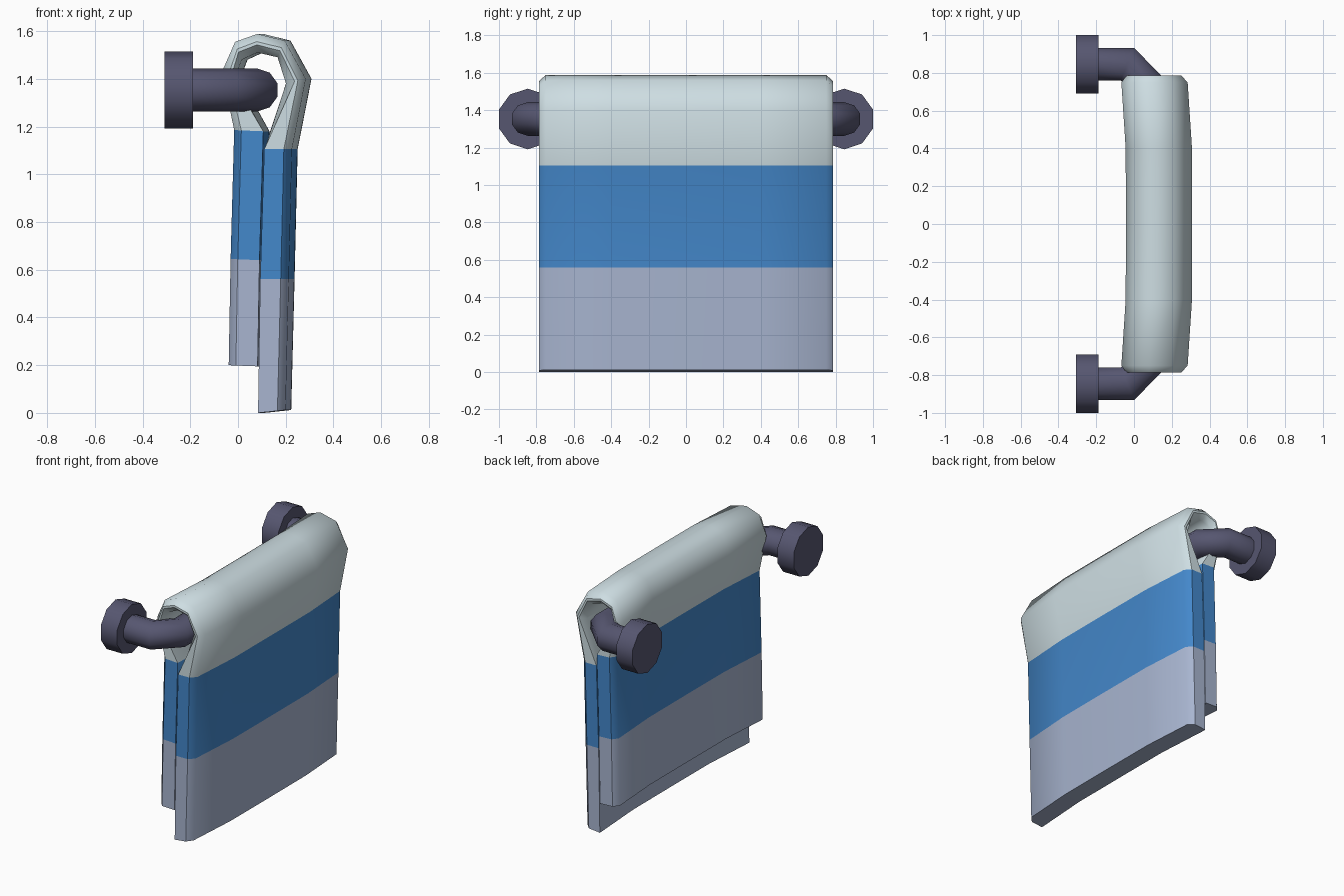
import bpy, bmesh, math
from mathutils import Vector

if "Cube" in bpy.data.objects:
    bpy.data.objects.remove(bpy.data.objects["Cube"])


def srgb(*c):
    return [((v / 255 + 0.055) / 1.055) ** 2.4 for v in c] + [1.0]


def material(name, *c):
    m = bpy.data.materials.new(name)
    m.diffuse_color = srgb(*c)
    m.use_nodes = True
    m.node_tree.nodes["Principled BSDF"].inputs["Base Color"].default_value = m.diffuse_color
    return m


PALE = material("pale_cloth", 206, 222, 227)
BLUE = material("blue_cloth", 68, 136, 203)
LAVENDER = material("lavender_cloth", 168, 181, 208)
METAL = material("dark_metal", 86, 86, 112)


def finish(bm, name, mats, sharp_faces):
    for f in bm.faces:
        f.smooth = True
    for f in sharp_faces:
        f.smooth = False
        for e in f.edges:
            e.smooth = False
    bmesh.ops.recalc_face_normals(bm, faces=bm.faces)
    me = bpy.data.meshes.new(name)
    bm.to_mesh(me)
    bm.free()
    for m in mats:
        me.materials.append(m)
    ob = bpy.data.objects.new(name, me)
    bpy.context.collection.objects.link(ob)
    return ob


# Towel: (outer, inner) points of the cross-section in x, z
pairs = [((-0.015, 0.2), (0.108, 0.195)), ((-0.007, 0.645), (0.116, 0.64)),
         ((0.008, 1.185), (0.132, 1.18)), ((-0.043, 1.43), (0.01, 1.40)),
         ((0.012, 1.555), (0.04, 1.48)), ((0.105, 1.588), (0.105, 1.51)),
         ((0.22, 1.56), (0.19, 1.49)), ((0.308, 1.40), (0.225, 1.38)),
         ((0.25, 1.105), (0.136, 1.105)), ((0.237, 0.56), (0.119, 0.56)),
         ((0.223, 0.012), (0.11, 0.0))]
N = len(pairs)
# Length stations: y, bow in x, is rounded end
stations = [(-0.785, -0.026, True), (-0.75, -0.024, False), (-0.4, -0.001, False),
            (0, 0, False), (0.4, -0.001, False), (0.75, -0.024, False), (0.785, -0.026, True)]
bm = bmesh.new()
rings = []
for y, dx, end in stations:
    outer, inner = [], []
    for i, (o, n) in enumerate(pairs):
        o, n = Vector(o), Vector(n)
        d = (n - o).normalized()
        if end:
            if 3 <= i <= 7:
                n = o + d * 0.046
            o = o + d * 0.032
        outer.append(bm.verts.new((o.x + dx, y, o.y)))
        inner.append(bm.verts.new((n.x + dx, y, n.y)))
    rings.append((outer, inner))


def stripe(i):
    return 2 if i in (0, N - 2) else 1 if i in (1, N - 3) else 0


sharp = []
for (o1, n1), (o2, n2) in zip(rings, rings[1:]):
    for a, b in ((o1, o2), (n1, n2)):
        for i in range(N - 1):
            bm.faces.new((a[i], a[i + 1], b[i + 1], b[i])).material_index = stripe(i)
    for i in (0, N - 1):
        f = bm.faces.new((o1[i], n1[i], n2[i], o2[i]))
        f.material_index = 2
        sharp.append(f)
for o, n in (rings[0], rings[-1]):
    for i in range(N - 1):
        f = bm.faces.new((o[i], o[i + 1], n[i + 1], n[i]))
        f.material_index = stripe(i)
        sharp.append(f)
finish(bm, "towel", [PALE, BLUE, LAVENDER], sharp)

# Rail: ten-sided tube with mitred bends
SIDES, ZC, YC = 10, 1.353, 0.846


def tube(name, path, r):
    bm = bmesh.new()
    pts = [Vector(p) for p in path]
    rings = []
    for i, p in enumerate(pts):
        d1 = (p - pts[i - 1]).normalized() if i else (pts[1] - p).normalized()
        d2 = (pts[i + 1] - p).normalized() if i < len(pts) - 1 else d1
        n1, n2 = Vector((-d1.y, d1.x)), Vector((-d2.y, d2.x))
        m = (n1 + n2) / (1 + n1.dot(n2))
        ring = []
        for k in range(SIDES):
            a = math.pi / 2 + 2 * math.pi * k / SIDES
            q = p + m * r * math.cos(a)
            ring.append(bm.verts.new((q.x, q.y, ZC + r * math.sin(a))))
        rings.append(ring)
    for a, b in zip(rings, rings[1:]):
        for k in range(SIDES):
            j = (k + 1) % SIDES
            bm.faces.new((a[k], a[j], b[j], b[k]))
    caps = [bm.faces.new(rings[0]), bm.faces.new(rings[-1])]
    finish(bm, name, [METAL], caps)


tube("rail", [(-0.2, -YC), (-0.035, -YC), (0.08, -0.73),
              (0.08, 0.73), (-0.035, YC), (-0.2, YC)], 0.09)

# Wall flanges
for side, s in (("near", -1), ("far", 1)):
    tube("wall_flange_" + side, [(-0.308, s * YC), (-0.188, s * YC)], 0.162)
